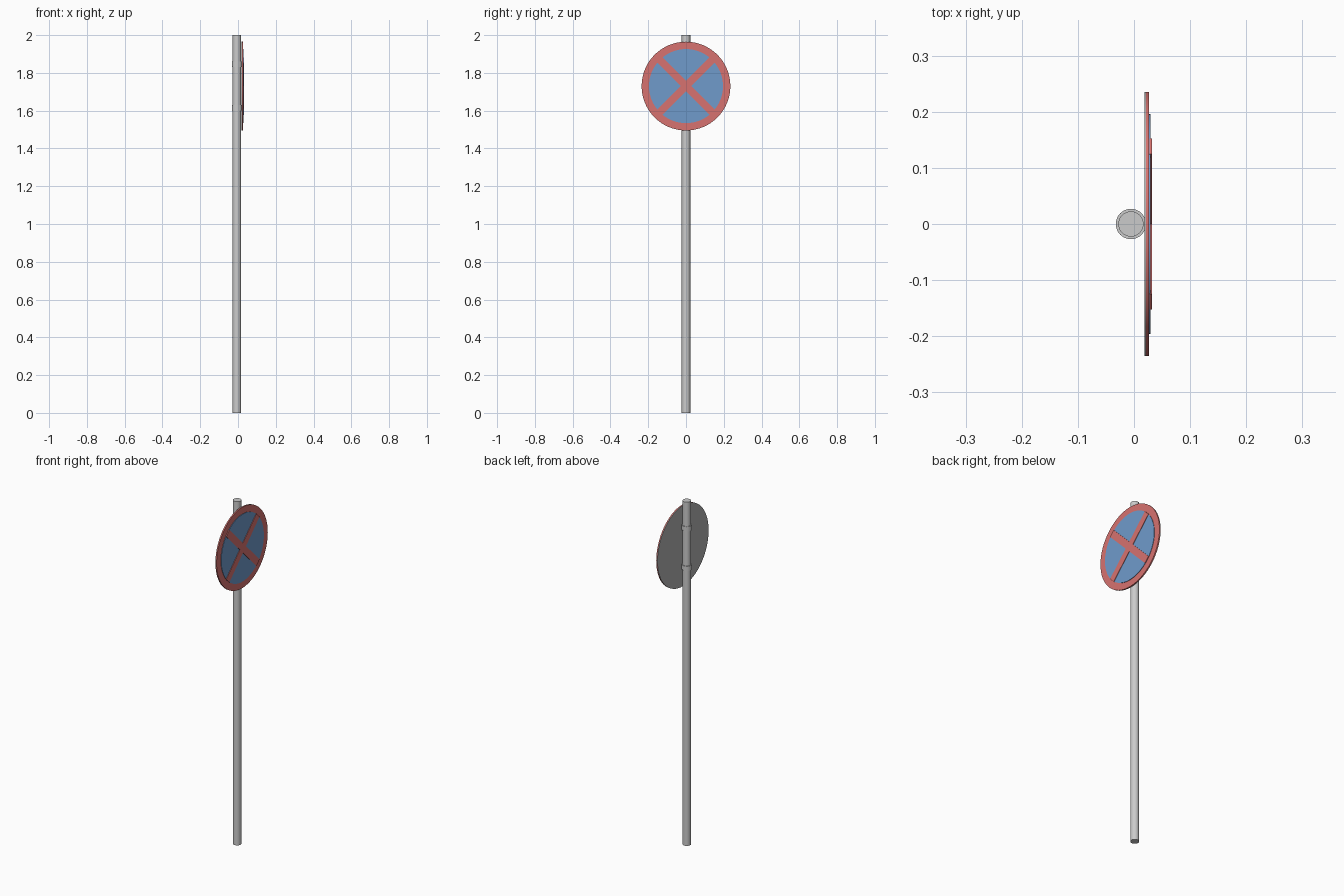
import bpy, bmesh
from math import pi, cos, sin

if "Cube" in bpy.data.objects:
    bpy.data.objects.remove(bpy.data.objects["Cube"])

POLE_X = -0.0055
SIGN_Z = 1.73


def paint(obj, name, color):
    mat = bpy.data.materials.new(name)
    mat.diffuse_color = color
    mat.use_nodes = True
    mat.node_tree.nodes["Principled BSDF"].inputs["Base Color"].default_value = mat.diffuse_color
    obj.data.materials.append(mat)


def cylinder(name, radius, depth, loc, sides, along_x=False):
    bpy.ops.mesh.primitive_cylinder_add(
        vertices=sides, radius=radius, depth=depth, location=loc,
        rotation=(0, pi / 2, 0) if along_x else (0, 0, 0))
    obj = bpy.context.object
    obj.name = name
    bpy.ops.object.shade_smooth_by_angle(angle=pi / 6)
    return obj


def disc(name, radius, x0, x1):
    return cylinder(name, radius, x1 - x0, ((x0 + x1) / 2, 0, SIGN_Z), 64, True)


# Pole and the two clamps holding the sign
cylinder("pole", 0.0225, 2.0, (POLE_X, 0, 1.0), 32)
for name, z in (("lower_clamp", 1.615), ("upper_clamp", 1.845)):
    cylinder(name, 0.027, 0.028, (POLE_X, 0, z), 32)

# Grey backing plate, red border plate and blue face
disc("sign_back", 0.235, 0.019, 0.021)
border = disc("sign_border", 0.235, 0.021, 0.027)
face = disc("sign_face", 0.196, 0.026, 0.0295)

# Diagonal cross: plus-shaped outline turned 45 degrees and extruded
L, W = 0.196, 0.02
arm = [(L, -W), (L, W), (W, W)]
bm = bmesh.new()
verts = []
for k in range(4):
    a = pi / 4 + k * pi / 2
    for u, v in arm:
        verts.append(bm.verts.new((0.028, u * cos(a) - v * sin(a),
                                   SIGN_Z + u * sin(a) + v * cos(a))))
base = bm.faces.new(verts)
ext = bmesh.ops.extrude_face_region(bm, geom=[base])
bmesh.ops.translate(bm, vec=(0.004, 0, 0),
                    verts=[g for g in ext["geom"] if isinstance(g, bmesh.types.BMVert)])
bmesh.ops.recalc_face_normals(bm, faces=bm.faces)
mesh = bpy.data.meshes.new("sign_cross")
bm.to_mesh(mesh)
bm.free()
cross = bpy.data.objects.new("sign_cross", mesh)
bpy.context.collection.objects.link(cross)

# Colours
RED = (0.68, 0.17, 0.16, 1)
paint(border, "border_red", RED)
paint(cross, "cross_red", RED)
paint(face, "face_blue", (0.16, 0.33, 0.6, 1))
paint(bpy.data.objects["sign_back"], "back_grey", (0.45, 0.45, 0.45, 1))
